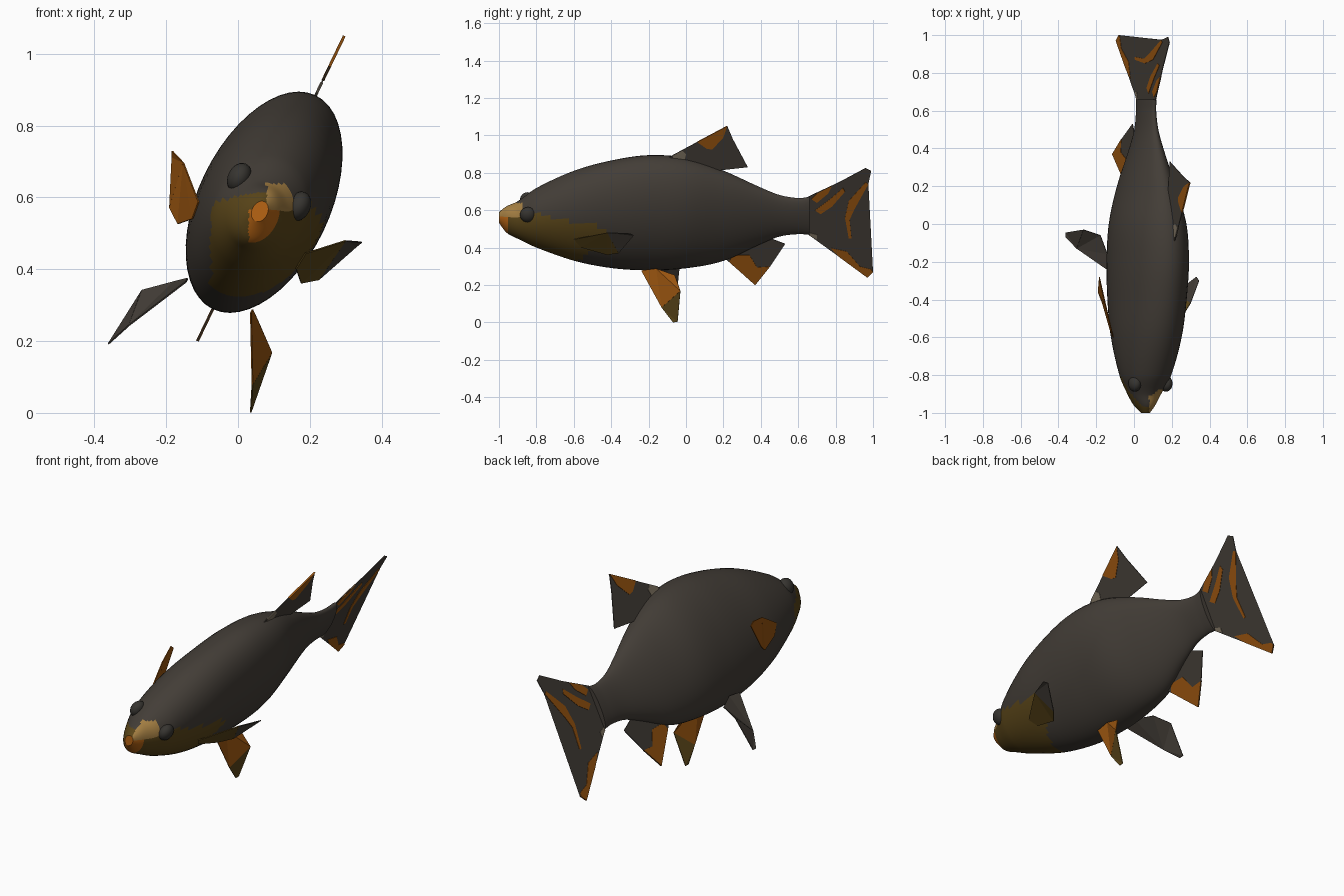
import bpy, bmesh, math
from mathutils import Vector

if "Cube" in bpy.data.objects:
    bpy.data.objects.remove(bpy.data.objects["Cube"])

ROLL = math.radians(25.7)          # the whole fish leans to its left-right side
C, S = math.cos(ROLL), math.sin(ROLL)
AXIS_X, AXIS_Z = 0.065, 0.57


def mat(name, rgb):
    m = bpy.data.materials.new(name)
    m.diffuse_color = (*rgb, 1)
    m.use_nodes = True
    m.node_tree.nodes["Principled BSDF"].inputs["Base Color"].default_value = m.diffuse_color
    return m


DARK = mat("dark_scale", (0.056, 0.047, 0.038))
BROWN = mat("olive_brown", (0.105, 0.062, 0.010))
ORANGE = mat("fin_orange", (0.32, 0.09, 0.005))
LIP = mat("lip_orange", (0.48, 0.13, 0.007))
TAN = mat("snout_tan", (0.37, 0.21, 0.055))
BEIGE = mat("beige_spot", (0.21, 0.17, 0.12))
EYE = mat("eye_dark", (0.038, 0.035, 0.030))


def place(y, h, s):
    """Length, height along the leaning plane, sideways offset -> world."""
    return Vector((AXIS_X + h * S + s * C, y, AXIS_Z + h * C - s * S))


def finish(name, bm, mats):
    bmesh.ops.recalc_face_normals(bm, faces=bm.faces)
    me = bpy.data.meshes.new(name)
    bm.to_mesh(me)
    bm.free()
    ob = bpy.data.objects.new(name, me)
    bpy.context.collection.objects.link(ob)
    for m in mats:
        me.materials.append(m)
    return ob


def sheet(name, pts, m, thick=0.004):
    """Thin plate from an outline of world points."""
    bm = bmesh.new()
    f = bm.faces.new([bm.verts.new(p) for p in pts])
    bmesh.ops.triangulate(bm, faces=[f])
    ob = finish(name, bm, [m])
    sol = ob.modifiers.new("thickness", 'SOLIDIFY')
    sol.thickness = thick
    sol.offset = 0
    return ob


def mid_sheet(name, yz, m, thick=0.004):
    """Plate lying in the fish's middle plane."""
    return sheet(name, [place(y, (z - AXIS_Z) / C, 0) for y, z in yz], m, thick)


# ---- body: y, centre height, half height, half width
RINGS = [(-1.0, -0.01, 0.03, 0.022), (-0.96, -0.022, 0.074, 0.052),
         (-0.9, -0.025, 0.103, 0.086), (-0.8, -0.012, 0.165, 0.13),
         (-0.6, 0.0, 0.254, 0.168), (-0.4, 0.009, 0.307, 0.18),
         (-0.2, 0.018, 0.33, 0.183), (0.0, 0.016, 0.317, 0.17),
         (0.2, 0.0, 0.262, 0.118), (0.4, 0.0, 0.165, 0.062),
         (0.5, 0.0, 0.122, 0.04), (0.6, -0.002, 0.106, 0.03),
         (0.66, 0.0, 0.112, 0.028)]


def spline(i, t):
    a, b, c, d = (RINGS[min(max(i + k, 0), len(RINGS) - 1)] for k in (-1, 0, 1, 2))
    out = []
    for j in range(4):
        # tangents scaled by ring spacing
        m0 = (c[j] - a[j]) / (c[0] - a[0]) * (c[0] - b[0])
        m1 = (d[j] - b[j]) / (d[0] - b[0]) * (c[0] - b[0])
        out.append((2*t**3 - 3*t*t + 1) * b[j] + (t**3 - 2*t*t + t) * m0
                   + (3*t*t - 2*t**3) * c[j] + (t**3 - t*t) * m1)
    return out


def body_colour(p):
    x, y, z = p
    if y < -0.955 and z < 0.565 and x > 0.03:
        return 2
    if y < -0.88 and x > 0.08 and 0.56 < z < 0.64:
        return 3
    low = z < 0.6 - 0.2 * (y + 0.9)
    if low and y < -0.6 + 0.95 * (z - 0.3) and x > -0.075:
        return 1
    return 0


N = 48
bm = bmesh.new()
stations = [spline(i, k / 8) for i in range(len(RINGS) - 1) for k in range(8)]
stations.append(RINGS[-1])
loops = []
for y, hc, a, b in stations:
    loops.append([bm.verts.new(place(y, hc + a * math.cos(2 * math.pi * k / N),
                                     b * math.sin(2 * math.pi * k / N))) for k in range(N)])
for l0, l1 in zip(loops, loops[1:]):
    for k in range(N):
        bm.faces.new((l0[k], l0[(k + 1) % N], l1[(k + 1) % N], l1[k]))
bm.faces.new(loops[0])
bm.faces.new(loops[-1])
for f in bm.faces:
    f.smooth = len(f.verts) == 4
    f.material_index = body_colour(f.calc_center_median())
finish("body", bm, [DARK, BROWN, LIP, TAN])

# ---- eyes
for side, label in ((1, "right"), (-1, "left")):
    bm = bmesh.new()
    bmesh.ops.create_uvsphere(bm, u_segments=20, v_segments=12, radius=1)
    for v in bm.verts:
        q = v.co
        v.co = place(-0.845 + 0.043 * q.x, 0.05 + 0.043 * q.y, side * 0.092 + 0.032 * q.z)
    for f in bm.faces:
        f.smooth = True
    finish(label + "_eye", bm, [EYE])

# ---- middle fins
mid_sheet("dorsal_fin", [(-0.1, 0.875), (-0.06, 0.9), (0.22, 1.05), (0.25, 0.98),
                         (0.33, 0.83), (0.15, 0.81), (0.0, 0.85)], DARK)
mid_sheet("anal_fin", [(0.2, 0.35), (0.37, 0.2), (0.45, 0.3), (0.53, 0.42),
                       (0.41, 0.465), (0.3, 0.42)], DARK)
mid_sheet("tail_fin", [(0.63, 0.66), (0.67, 0.68), (0.82, 0.75), (0.96, 0.825),
                       (0.99, 0.81), (0.975, 0.74), (0.9, 0.605), (0.875, 0.55),
                       (0.885, 0.45), (1.0, 0.27), (0.97, 0.24), (0.82, 0.35),
                       (0.64, 0.48)], DARK)

# ---- painted patches on the middle fins
PATCHES = [
    ("dorsal_patch", ORANGE, [(0.06, 0.965), (0.22, 1.05), (0.2, 0.99), (0.14, 0.925), (0.11, 0.93)]),
    ("dorsal_spot", BEIGE, [(-0.07, 0.894), (-0.02, 0.92), (0.0, 0.9), (-0.01, 0.86), (-0.07, 0.87)]),
    ("anal_patch", ORANGE, [(0.23, 0.325), (0.37, 0.2), (0.45, 0.3), (0.38, 0.295),
                            (0.34, 0.36), (0.25, 0.36)]),
    ("tail_root_patch", ORANGE, [(0.67, 0.66), (0.7, 0.69), (0.78, 0.73), (0.76, 0.69), (0.7, 0.64)]),
    ("tail_stripe", ORANGE, [(0.69, 0.6), (0.77, 0.66), (0.84, 0.72), (0.85, 0.7), (0.78, 0.62), (0.72, 0.58)]),
    ("tail_edge_patch", ORANGE, [(0.87, 0.65), (0.96, 0.75), (0.975, 0.74), (0.9, 0.605),
                                 (0.875, 0.55), (0.885, 0.45), (0.87, 0.45), (0.85, 0.56)]),
    ("tail_tip_patch", ORANGE, [(0.77, 0.4), (0.86, 0.38), (0.93, 0.3), (0.99, 0.285),
                                (1.0, 0.27), (0.97, 0.24), (0.82, 0.35)]),
    ("tail_spot", BEIGE, [(0.66, 0.48), (0.7, 0.47), (0.7, 0.445), (0.66, 0.465)]),
]
for name, m, yz in PATCHES:
    mid_sheet(name, yz, m, 0.008)

# ---- paired fins: outlines split into root and tip (y, height, side)
PELVIC_ROOT = [(-0.24, -0.276, 0.1), (-0.13, -0.453, 0.19), (-0.03, -0.35, 0.2),
               (-0.06, -0.29, 0.13), (-0.16, -0.265, 0.1)]
PELVIC_TIP = [(-0.13, -0.453, 0.19), (-0.07, -0.526, 0.22), (-0.045, -0.525, 0.22), (-0.03, -0.35, 0.2)]
PECTORAL_ROOT = [(-0.6, -0.06, 0.165), (-0.42, 0.02, 0.25), (-0.36, -0.11, 0.23),
                 (-0.42, -0.14, 0.19), (-0.56, -0.11, 0.16)]
PECTORAL_TIP = [(-0.42, 0.02, 0.25), (-0.3, 0.036, 0.293), (-0.28, 0.02, 0.285), (-0.36, -0.11, 0.23)]
for side, label, cols in ((1, "right", (ORANGE, BROWN, BROWN, DARK)),
                          (-1, "left", (DARK, DARK, ORANGE, ORANGE))):
    parts = (("pelvic_fin_root", PELVIC_ROOT), ("pelvic_fin_tip", PELVIC_TIP),
             ("pectoral_fin_root", PECTORAL_ROOT), ("pectoral_fin_tip", PECTORAL_TIP))
    for (name, pts), m in zip(parts, cols):
        sheet(label + "_" + name, [place(y, h, side * s) for y, h, s in pts], m)
